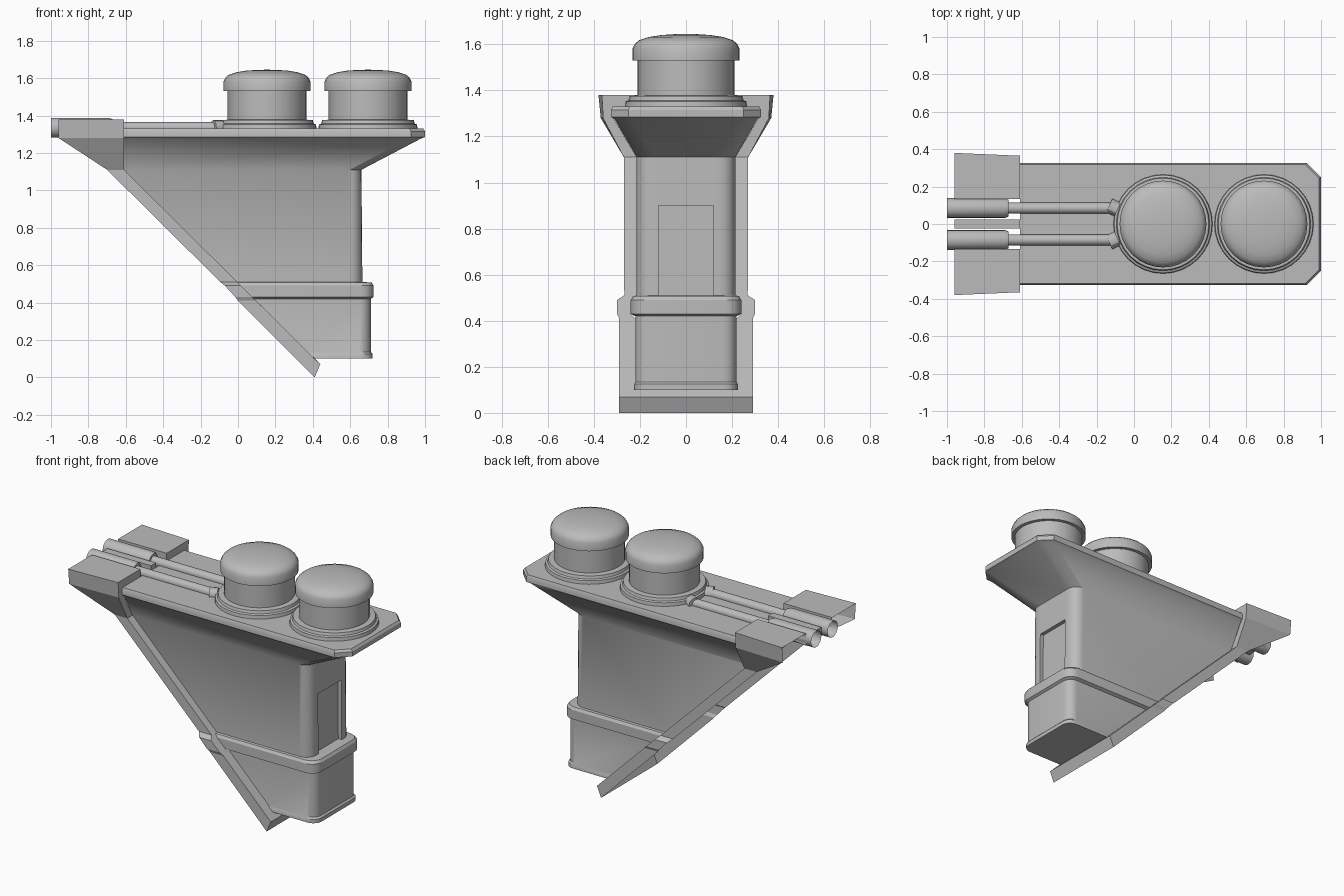
import bpy, bmesh, math
from mathutils import Vector, Matrix

if "Cube" in bpy.data.objects:
    bpy.data.objects.remove(bpy.data.objects["Cube"])

grey = bpy.data.materials.new("hull grey")
grey.diffuse_color = (0.5, 0.5, 0.5, 1)
grey.use_nodes = True
grey.node_tree.nodes["Principled BSDF"].inputs["Base Color"].default_value = grey.diffuse_color


def finish(bm, name, angle=30):
    mesh = bpy.data.meshes.new(name)
    bm.to_mesh(mesh)
    bm.free()
    mesh.materials.append(grey)
    ob = bpy.data.objects.new(name, mesh)
    bpy.context.collection.objects.link(ob)
    bpy.ops.object.select_all(action='DESELECT')
    ob.select_set(True)
    bpy.context.view_layer.objects.active = ob
    bpy.ops.object.shade_smooth_by_angle(angle=math.radians(angle))
    return ob


def quad(bm, pts, flip=False):
    vs = [bm.verts.new(p) for p in pts]
    bm.faces.new(vs[::-1] if flip else vs)


def lathe(name, profile, sides, matrix):
    """Revolve (radius, height) pairs about z, then place with matrix."""
    bm = bmesh.new()
    rings = []
    for r, z in profile:
        if r == 0:
            rings.append([bm.verts.new((0, 0, z))] * sides)
        else:
            rings.append([bm.verts.new((r * math.cos(2 * math.pi * i / sides),
                                        r * math.sin(2 * math.pi * i / sides), z))
                          for i in range(sides)])
    for a, b in zip(rings, rings[1:]):
        for i in range(sides):
            j = (i + 1) % sides
            vs = list(dict.fromkeys((a[i], a[j], b[j], b[i])))
            bm.faces.new(vs)
    bm.transform(matrix)
    return finish(bm, name)


# Tower body and deck: stacked U-shaped sections, open towards the slanted back
BACK = -0.61
SEG = 5


def section(z, x, h, r, chamfer):
    corner = []
    for i in range(SEG + 1):
        t = i / SEG
        if chamfer:
            corner.append((x - r + r * t, -h + r * t))
        else:
            a = t * math.pi / 2
            corner.append((x - r + r * math.sin(a), -h + r - r * math.cos(a)))
    half = [(BACK, -h)] + corner
    return [(px, py, z) for px, py in half] + [(px, -py, z) for px, py in half[::-1]]


levels = [  # z, front x, half width, corner size, chamfered
    (0.10, 0.72, 0.225, 0.06, 0), (0.125, 0.72, 0.225, 0.06, 0),
    (0.135, 0.71, 0.22, 0.06, 0), (0.42, 0.71, 0.22, 0.06, 0),
    (0.43, 0.725, 0.24, 0.07, 0), (0.49, 0.725, 0.24, 0.07, 0),
    (0.507, 0.715, 0.23, 0.07, 0), (0.51, 0.665, 0.215, 0.07, 0),
    (1.11, 0.66, 0.215, 0.07, 0), (1.275, 0.975, 0.31, 0.07, 1),
    (1.285, 1.0, 0.325, 0.075, 1), (1.315, 1.0, 0.325, 0.075, 1),
    (1.33, 0.99, 0.318, 0.073, 1)]
bm = bmesh.new()
rings = [[bm.verts.new(p) for p in section(*lv)] for lv in levels]
for a, b in zip(rings, rings[1:]):
    for i in range(len(a) - 1):
        bm.faces.new((a[i], a[i + 1], b[i + 1], b[i]))
bm.faces.new(rings[0][::-1])
bm.faces.new(rings[-1])


# Recessed door on the front face
def door_face():
    bm.normal_update()
    return min((f for f in bm.faces if f.normal.x > 0.99 and f.calc_center_median().x > 0.64
                and 0.52 < f.calc_center_median().z < 1.0),
               key=lambda f: (round(abs(f.calc_center_median().y), 2), f.calc_center_median().z))


for co, no in (((0, 0.12, 0), (0, 1, 0)), ((0, -0.12, 0), (0, 1, 0)), ((0, 0, 0.9), (0, 0, 1))):
    f = door_face()
    bmesh.ops.bisect_plane(bm, geom=[f] + list(f.edges) + list(f.verts),
                           plane_co=co, plane_no=no)
door = bmesh.ops.extrude_discrete_faces(bm, faces=[door_face()])["faces"][0]
bmesh.ops.translate(bm, verts=list(door.verts), vec=(-0.025, 0, 0))

# Slanted cut along the back
bmesh.ops.bisect_plane(bm, geom=list(bm.verts) + list(bm.edges) + list(bm.faces),
                       plane_co=(BACK, 0, 1.11), plane_no=(-1.04, 0, -1.05), clear_outer=True)
finish(bm, "tower_and_deck")

# Mounting flange following the slanted edge, mirrored on both sides
stations = [  # outer x, z, inner x, z, half width outer, inner, body half width
    (0.41, 0, 0.44, 0.07, 0.29, 0.29, 0.22),
    (0.0, 0.41, 0.097, 0.41, 0.29, 0.29, 0.22),
    (-0.015, 0.43, 0.077, 0.43, 0.30, 0.30, 0.24),
    (-0.07, 0.49, 0.016, 0.49, 0.30, 0.30, 0.24),
    (-0.095, 0.51, -0.004, 0.51, 0.268, 0.268, 0.215),
    (-0.70, 1.11, BACK, 1.11, 0.27, 0.27, 0.215),
    (-0.96, 1.28, BACK, 1.28, 0.37, 0.36, 0.315),
    (-0.96, 1.33, BACK, 1.33, 0.375, 0.362, 0.315)]
bm = bmesh.new()
for s in (-1, 1):
    rows = []
    for k, (xo, zo, xi, zi, yo, yi, yb) in enumerate(stations):
        body = (0.41, s * yb, 0.10) if k == 0 else (xi, s * yb, zi)
        rows.append(((xo, s * yo, zo), (xi, s * yi, zi), body))
    for a, b in zip(rows, rows[1:]):
        for i in (0, 1):
            quad(bm, (a[i], a[i + 1], b[i + 1], b[i]), s > 0)
# Foot of the flange
quad(bm, ((0.41, -0.29, 0), (0.41, 0.29, 0), (0.44, 0.29, 0.07), (0.44, -0.29, 0.07)))
quad(bm, ((0.44, -0.29, 0.07), (0.44, 0.29, 0.07), (0.41, 0.22, 0.10), (0.41, -0.22, 0.10)))
# Raised shoulder blocks at the top, open at the rear
for s in (-1, 1):
    lo, hi, xb = 1.33, 1.38, -0.96
    a0, a1 = (xb, s * 0.375, lo), (xb, s * 0.38, hi)
    b0, b1 = (BACK, s * 0.362, lo), (BACK, s * 0.365, hi)
    c0, c1 = (BACK, s * 0.135, lo), (BACK, s * 0.135, hi)
    d0, d1 = (xb, s * 0.135, lo - 0.03), (xb, s * 0.135, hi)
    for pts in ((a0, b0, b1, a1), (b0, c0, c1, b1), (c0, d0, d1, c1), (a1, b1, c1, d1)):
        quad(bm, pts, s > 0)
bmesh.ops.remove_doubles(bm, verts=list(bm.verts), dist=0.0005)
finish(bm, "mounting_flange", 15)

# Two domed caps on the deck
dome = [(0.265, 1.33), (0.262, 1.352), (0.25, 1.357), (0.245, 1.375), (0.21, 1.378),
        (0.21, 1.53), (0.232, 1.53), (0.232, 1.582), (0.222, 1.602), (0.205, 1.617),
        (0.165, 1.631), (0.11, 1.64), (0.05, 1.644), (0, 1.645)]
for n, x in enumerate((0.155, 0.695)):
    lathe(f"domed_cap_{n + 1}", dome, 32, Matrix.Translation((x, 0, 0)))

# Pipes running from the rear to the first dome
along_x = Matrix.Rotation(math.pi / 2, 4, 'Y')
pipe = [(0.053, -1.0), (0.053, -0.69), (0.045, -0.67), (0.03, -0.67), (0.03, -0.11)]
joint = [(0, -0.025), (0.04, -0.025), (0.04, 0.025), (0, 0.025)]
for s, side in ((-1, "near"), (1, "far")):
    lathe(f"pipe_{side}", pipe, 16, Matrix.Translation((0, s * 0.085, 1.335)) @ along_x)
    lathe(f"pipe_joint_{side}", joint, 12, Matrix.Translation((-0.11, s * 0.088, 1.335))
          @ Matrix.Rotation(-s * math.radians(25), 4, 'Z') @ along_x)

# Divider bar between the pipes
bm = bmesh.new()
bmesh.ops.create_cube(bm, size=1, matrix=Matrix.Translation((-0.785, 0, 1.335))
                      @ Matrix.Diagonal((0.35, 0.05, 0.05, 1)))
finish(bm, "pipe_divider")
